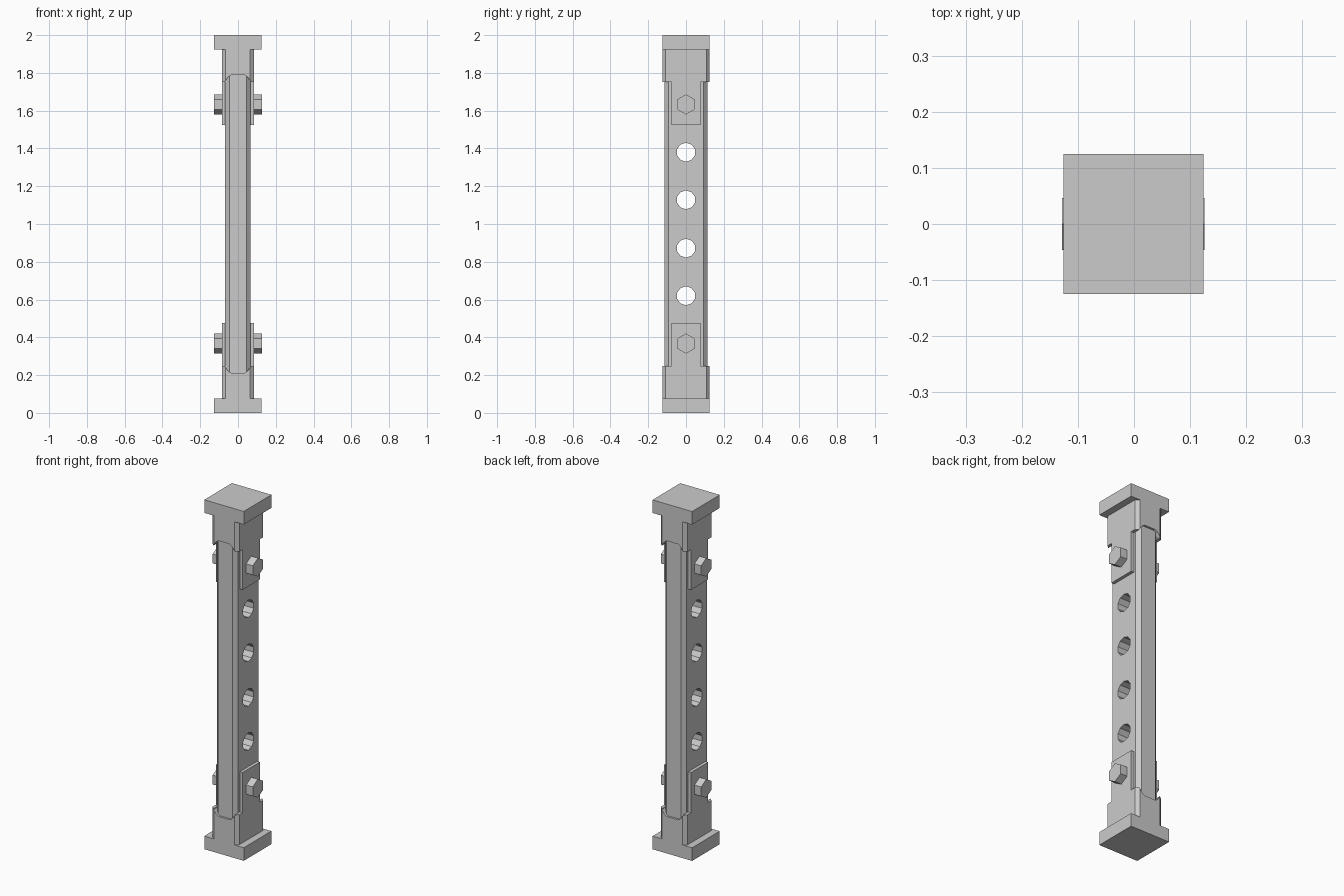
import bpy, bmesh, math
from mathutils import Matrix

cube = bpy.data.objects.get("Cube")
if cube:
    bpy.data.objects.remove(cube, do_unlink=True)

ORIGIN = (-0.001, 0, 1)  # centre of the post; ends are mirrored about it

steel = bpy.data.materials.new("grey_steel")
steel.use_nodes = True
steel.diffuse_color = (0.6, 0.6, 0.6, 1)
steel.node_tree.nodes["Principled BSDF"].inputs["Base Color"].default_value = (0.6, 0.6, 0.6, 1)


def finish(name, bm, mirror=()):
    """Turn a bmesh into a flat shaded object, mirrored on the given axes."""
    bmesh.ops.recalc_face_normals(bm, faces=bm.faces)
    mesh = bpy.data.meshes.new(name)
    bm.to_mesh(mesh)
    bm.free()
    mesh.materials.append(steel)
    obj = bpy.data.objects.new(name, mesh)
    obj.location = ORIGIN
    bpy.context.collection.objects.link(obj)
    if mirror:
        mod = obj.modifiers.new("mirror", 'MIRROR')
        mod.use_axis = [axis in mirror for axis in "xyz"]
        mod.use_mirror_merge = False
    return obj


def prism(bm, points, depth):
    """Extrude a polygon of 3D points along the depth vector."""
    face = bm.faces.new([bm.verts.new(p) for p in points])
    new = bmesh.ops.extrude_face_region(bm, geom=[face])["geom"]
    bmesh.ops.translate(bm, vec=depth,
                        verts=[v for v in new if isinstance(v, bmesh.types.BMVert)])


def box(name, x, y, z, mirror):
    bm = bmesh.new()
    prism(bm, [(x[0], y[0], z[0]), (x[1], y[0], z[0]), (x[1], y[1], z[0]), (x[0], y[1], z[0])],
          (0, 0, z[1] - z[0]))
    return finish(name, bm, mirror)


def chamfered(name, x, y, cx, cy, z, mirror=()):
    """Upright bar with cut corners."""
    quarter = [(x, y - cy), (x - cx, y)]
    ring = quarter + [(-a, b) for a, b in reversed(quarter)]
    ring += [(-a, -b) for a, b in ring]
    bm = bmesh.new()
    prism(bm, [(a, b, z[0]) for a, b in ring], (0, 0, z[1] - z[0]))
    return finish(name, bm, mirror)


def cut(target, cutter):
    cutter.hide_render = True
    cutter.hide_viewport = True
    cutter.display_type = 'WIRE'
    mod = target.modifiers.new("cut", 'BOOLEAN')
    mod.operation = 'DIFFERENCE'
    mod.solver = 'EXACT'
    mod.object = cutter


def x_cylinder(bm, sides, radius, x0, x1, z):
    """Many-sided rod along x with a corner pointing up."""
    ring = [(x0, radius * math.sin(a), z + radius * math.cos(a))
            for a in (math.tau * i / sides for i in range(sides))]
    prism(bm, ring, (x1 - x0, 0, 0))


# Perforated beam
beam = chamfered("beam", 0.067, 0.113, 0.022, 0.021, (-0.81, 0.81))
bm = bmesh.new()
for z in (-0.38, -0.128, 0.128, 0.38):
    x_cylinder(bm, 10, 0.05, -0.2, 0.2, z)
cut(beam, finish("hole_cutter", bm))

# End brackets with an arched mouth around the beam
bracket = chamfered("end_brackets", 0.085, 0.125, 0.02, 0.017, (0.753, 0.93))
bm = bmesh.new()
arch = [(-0.067, 0.7), (0.067, 0.7), (0.067, 0.757), (0.052, 0.778), (0.035, 0.789),
        (-0.035, 0.789), (-0.052, 0.778), (-0.067, 0.757)]
prism(bm, [(x, -0.2, z) for x, z in arch], (0, 0.4, 0))
cut(bracket, finish("arch_cutter", bm))
mod = bracket.modifiers.new("mirror", 'MIRROR')
mod.use_axis = (False, False, True)
mod.use_mirror_merge = False

# Bracket tongues, bolts and square end caps
box("bracket_tongues", (0.06, 0.085), (-0.078, 0.078), (0.523, 0.76), "xz")
bm = bmesh.new()
x_cylinder(bm, 6, 0.053, 0.07, 0.127, 0.633)
finish("hex_bolts", bm, "xz")
box("end_caps", (-0.125, 0.125), (-0.125, 0.125), (0.925, 1.0), "z")
